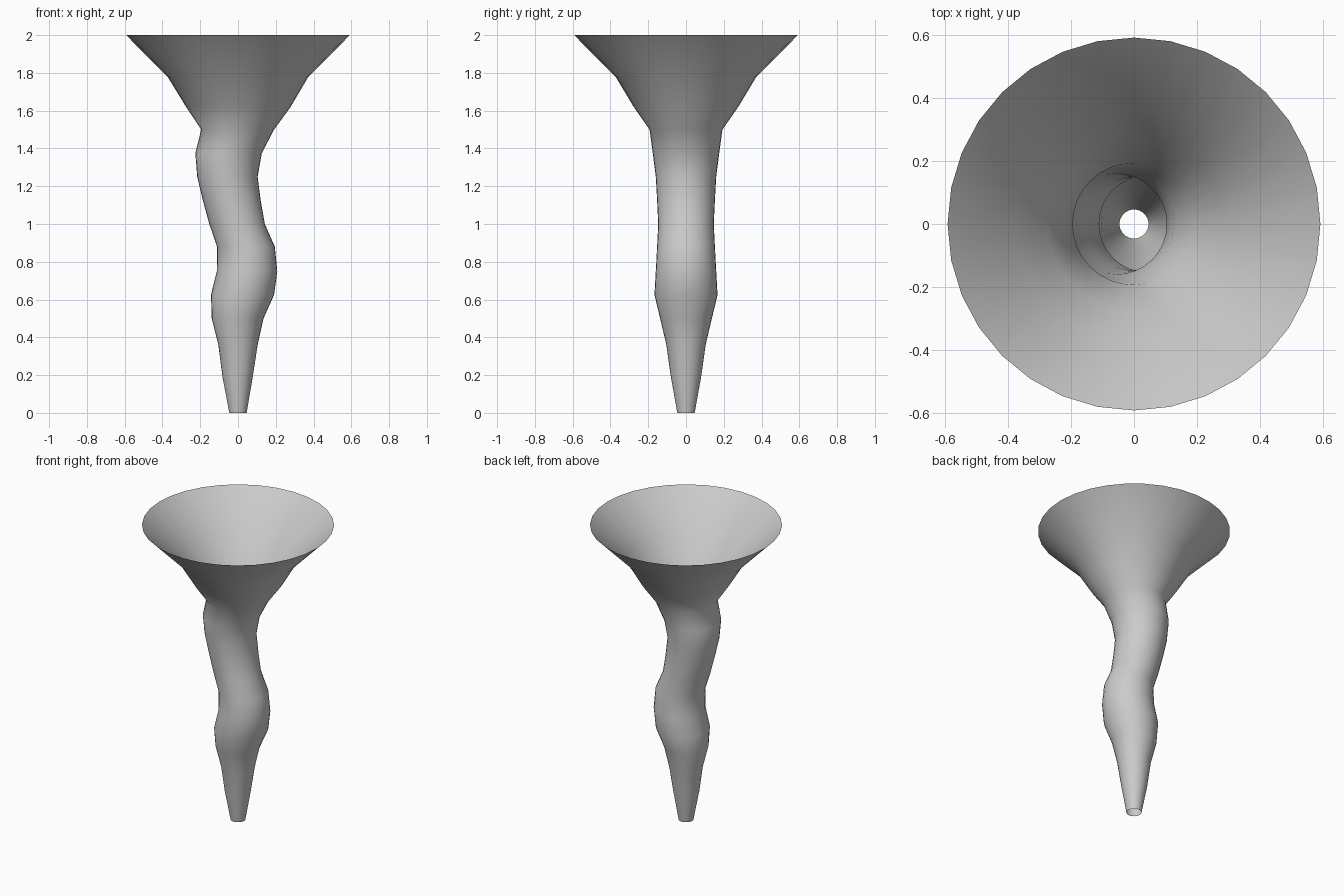
import bpy, bmesh, math

if "Cube" in bpy.data.objects:
    bpy.data.objects.remove(bpy.data.objects["Cube"])

SIDES = 32
# Rings of the winding funnel: height, sideways offset, radius
RINGS = [
    (0.00, 0.000, 0.046), (0.19, -0.002, 0.080), (0.36, 0.000, 0.104),
    (0.50, -0.002, 0.137), (0.625, 0.024, 0.167), (0.75, 0.048, 0.160),
    (0.88, 0.042, 0.153), (1.00, -0.005, 0.147), (1.125, -0.033, 0.153),
    (1.25, -0.056, 0.160), (1.375, -0.050, 0.176), (1.50, -0.002, 0.193),
    (1.62, 0.002, 0.277), (1.775, 0.000, 0.370), (2.00, 0.000, 0.592),
]


def ring(bm, z, cx, r):
    return [bm.verts.new((cx + r * math.cos(math.tau * i / SIDES),
                          r * math.sin(math.tau * i / SIDES), z))
            for i in range(SIDES)]


# Open-ended funnel skin, lofted through the rings
bm = bmesh.new()
loops = [ring(bm, *values) for values in RINGS]
for low, high in zip(loops, loops[1:]):
    for i in range(SIDES):
        j = (i + 1) % SIDES
        bm.faces.new((low[i], low[j], high[j], high[i])).smooth = True
mesh = bpy.data.meshes.new("twisted_funnel")
bm.to_mesh(mesh)
bm.free()
funnel = bpy.data.objects.new("twisted_funnel", mesh)
bpy.context.collection.objects.link(funnel)
